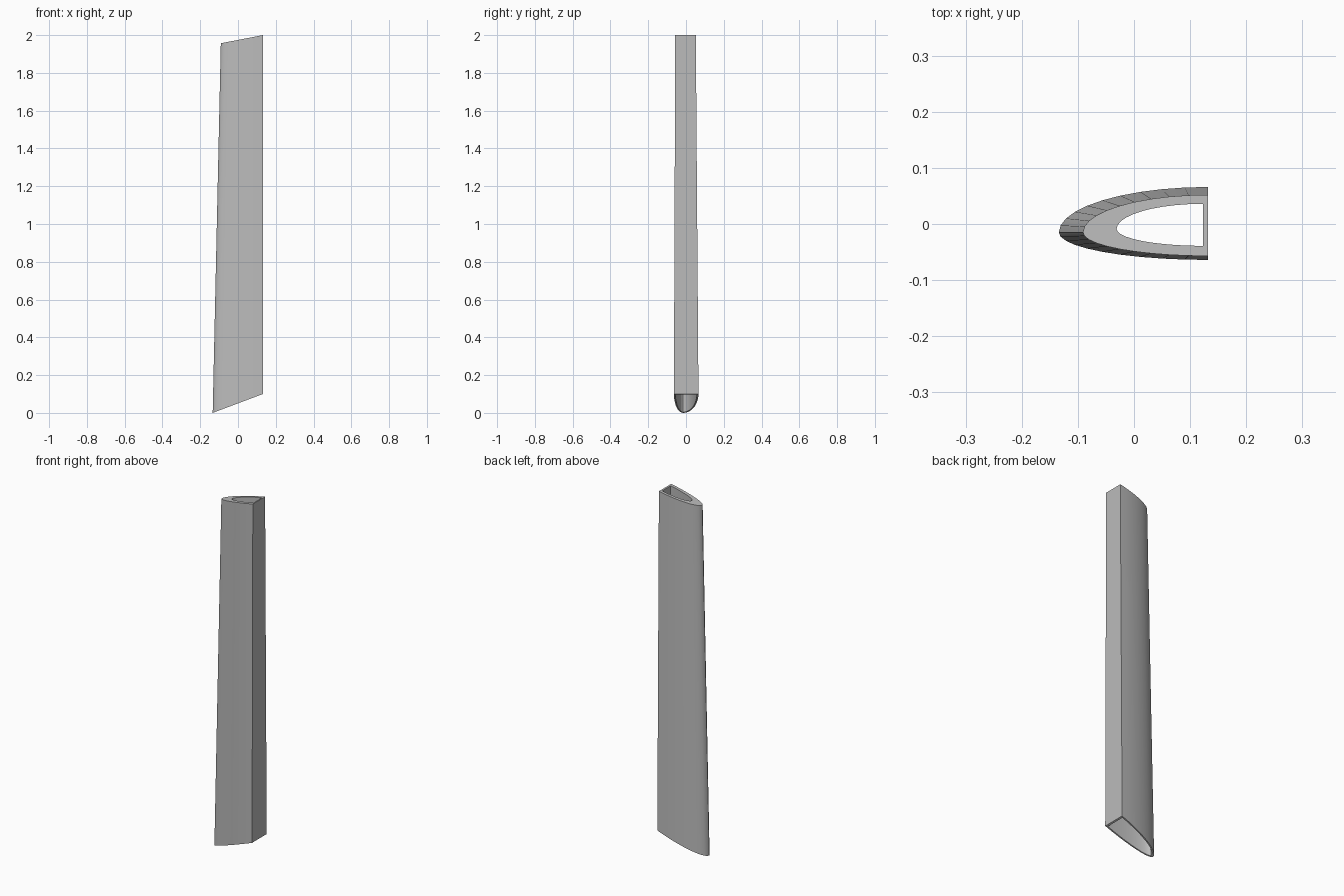
import bpy, bmesh, math

cube = bpy.data.objects.get("Cube")
if cube:
    bpy.data.objects.remove(cube, do_unlink=True)

STEPS = 20


def material(name, rgb):
    mat = bpy.data.materials.new(name)
    mat.use_nodes = True
    colour = (*rgb, 1.0)
    mat.diffuse_color = colour
    mat.node_tree.nodes["Principled BSDF"].inputs["Base Color"].default_value = colour
    return mat


def bottom_height(x):
    return (x + 0.134) * 0.1 / 0.266


def top_height(x):
    return 2.0 - (0.132 - x) * 0.043 / 0.222


def ring(bm, nose_x, nose_y, tail_x, back_y, front_y, height):
    """Half-ellipse section with a flat tail, cut by a sloping plane."""
    verts = []
    for i in range(STEPS + 1):
        a = math.pi * i / STEPS
        x = tail_x - (tail_x - nose_x) * math.sin(a)
        side = back_y if a < math.pi / 2 else front_y
        y = nose_y + (side - nose_y) * abs(math.cos(a))
        verts.append(bm.verts.new((x, y, height(x))))
    return verts


def bridge(bm, a, b):
    for i in range(len(a)):
        j = (i + 1) % len(a)
        bm.faces.new((a[i], a[j], b[j], b[i]))


# Tapered hollow strut: thin wall at the foot, thick wall at the head
bm = bmesh.new()
rings = [
    ring(bm, -0.134, -0.015, 0.132, 0.066, -0.064, bottom_height),
    ring(bm, -0.091, -0.015, 0.132, 0.052, -0.057, top_height),
    ring(bm, -0.031, -0.009, 0.123, 0.036, -0.039, top_height),
    ring(bm, -0.122, -0.015, 0.123, 0.057, -0.055, bottom_height),
]
for k in range(4):
    bridge(bm, rings[k], rings[(k + 1) % 4])
bmesh.ops.recalc_face_normals(bm, faces=bm.faces)
mesh = bpy.data.meshes.new("hollow_strut")
bm.to_mesh(mesh)
bm.free()
strut = bpy.data.objects.new("hollow_strut", mesh)
bpy.context.collection.objects.link(strut)
mesh.materials.append(material("plain grey", (0.5, 0.5, 0.5)))

# Smooth curved sides with crisp rims and tail edges
bpy.ops.object.select_all(action="DESELECT")
strut.select_set(True)
bpy.context.view_layer.objects.active = strut
bpy.ops.object.shade_smooth_by_angle(angle=math.radians(30))
